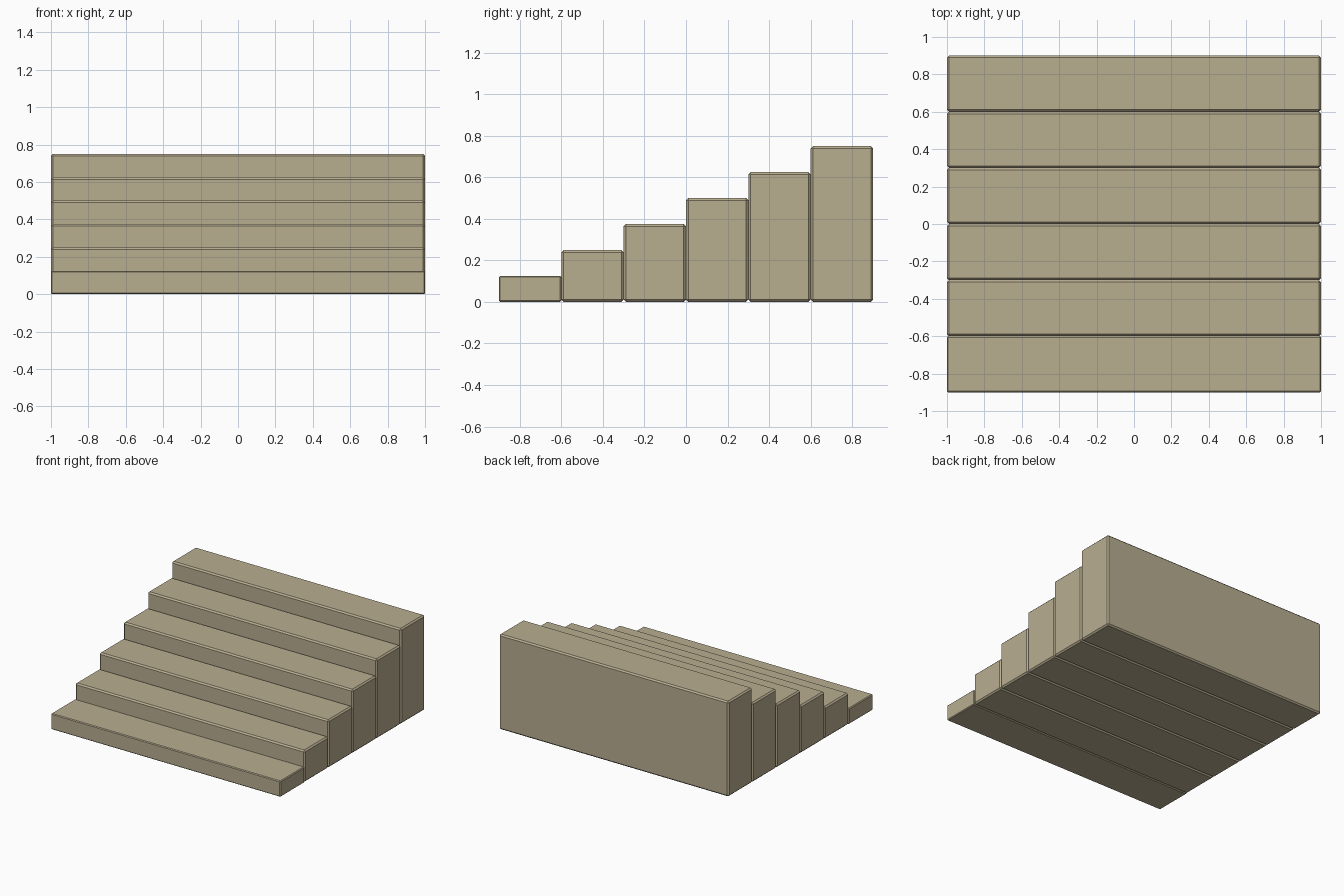
import bpy

if "Cube" in bpy.data.objects:
    bpy.data.objects.remove(bpy.data.objects["Cube"])

STEPS, DEPTH, RISE = 6, 0.3, 0.125


def block(name, size, centre, bevel):
    bpy.ops.mesh.primitive_cube_add(size=1, location=centre)
    ob = bpy.context.object
    ob.name = name
    ob.scale = size
    bpy.ops.object.transform_apply(location=False, rotation=False, scale=True)
    mod = ob.modifiers.new("edge_chamfer", 'BEVEL')
    mod.width = bevel
    mod.segments = 1
    ob.data.materials.append(stone)


stone = bpy.data.materials.new("stone")
stone.diffuse_color = (0.48, 0.42, 0.28, 1)
stone.use_nodes = True
stone.node_tree.nodes["Principled BSDF"].inputs["Base Color"].default_value = stone.diffuse_color

# Solid steps, each rising from the ground
for i in range(STEPS):
    h = RISE * (i + 1)
    y = (i - (STEPS - 1) / 2) * DEPTH
    block(f"step_{i + 1}", (2, DEPTH, h), (0, y, h / 2), 0.006 if i == 0 else 0.011)
